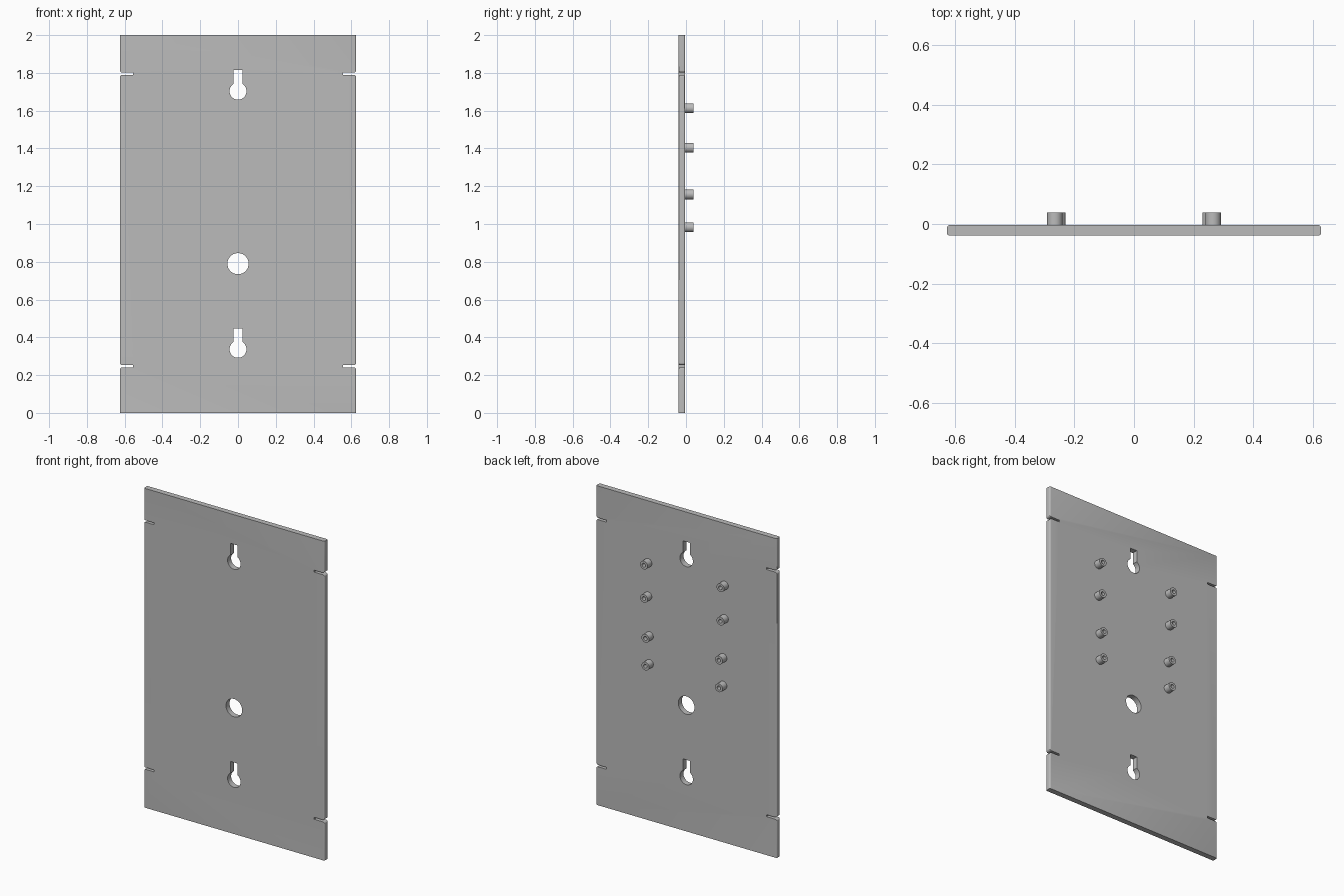
import bpy, bmesh, math
from mathutils import Vector, Matrix

if "Cube" in bpy.data.objects:
    bpy.data.objects.remove(bpy.data.objects["Cube"])

HALF_W, HEIGHT = 0.626, 2.0
FRONT, BACK, TIP = -0.039, -0.004, 0.039

grey = bpy.data.materials.new("plain_grey")
grey.use_nodes = True
grey.diffuse_color = (0.5, 0.5, 0.5, 1)
grey.node_tree.nodes["Principled BSDF"].inputs["Base Color"].default_value = (0.5, 0.5, 0.5, 1)


def finish(name, bm):
    bmesh.ops.recalc_face_normals(bm, faces=bm.faces)
    mesh = bpy.data.meshes.new(name)
    bm.to_mesh(mesh)
    bm.free()
    mesh.materials.append(grey)
    obj = bpy.data.objects.new(name, mesh)
    bpy.context.collection.objects.link(obj)
    return obj


def smooth(obj):
    bpy.ops.object.select_all(action='DESELECT')
    obj.select_set(True)
    bpy.context.view_layer.objects.active = obj
    bpy.ops.object.shade_smooth_by_angle(angle=math.radians(30))


def arc(cx, cz, r, start, end, steps):
    angles = [math.radians(start + (end - start) * i / steps) for i in range(steps + 1)]
    return [(cx + r * math.cos(a), cz + r * math.sin(a)) for a in angles]


def prism(bm, points, y0, y1):
    face = bm.faces.new([bm.verts.new((x, y0, z)) for x, z in points])
    new = bmesh.ops.extrude_face_region(bm, geom=[face])["geom"]
    verts = [g for g in new if isinstance(g, bmesh.types.BMVert)]
    bmesh.ops.translate(bm, verts=verts, vec=(0, y1 - y0, 0))


# Plate with softened vertical edges
bm = bmesh.new()
prism(bm, [(-HALF_W, 0), (HALF_W, 0), (HALF_W, HEIGHT), (-HALF_W, HEIGHT)], FRONT, BACK)
upright = [e for e in bm.edges if abs(e.verts[0].co.z - e.verts[1].co.z) > 1]
bmesh.ops.bevel(bm, geom=upright, offset=0.008, segments=4, profile=0.5, affect='EDGES')
plate = finish("mounting_plate", bm)

# Cutters: keyholes, round hole and side slots with flared mouths
bm = bmesh.new()
KEY_R, NECK = 0.045, 0.024
lean = math.degrees(math.acos(NECK / KEY_R))
for z in (0.337, 1.703):
    outline = arc(0, z, KEY_R, 180 - lean, 360 + lean, 36)
    prism(bm, outline + [(NECK, z + 0.111), (-NECK, z + 0.111)], -0.1, 0.1)
prism(bm, arc(0, 0.79, 0.056, 0, 352.5, 47), -0.1, 0.1)

GAP, ROUND = 0.006, 0.013
for side in (-1, 1):
    for z in (0.247, 1.795):
        top = arc(HALF_W - ROUND, GAP + ROUND, ROUND, -90, 0, 6)
        half = [(0.555, GAP)] + top + [(HALF_W + 0.05, GAP + ROUND)]
        loop = half + [(x, -h) for x, h in reversed(half)]
        prism(bm, [(side * x, z + h) for x, h in loop], -0.1, 0.1)
cutter = finish("hole_cutter", bm)
cutter.hide_render = True

cut = plate.modifiers.new("holes", 'BOOLEAN')
cut.operation = 'DIFFERENCE'
cut.solver = 'EXACT'
cut.object = cutter
bpy.context.view_layer.objects.active = plate
bpy.ops.object.modifier_apply(modifier=cut.name)
bpy.data.objects.remove(cutter)
smooth(plate)

# Hollow standoffs on the back, two columns
OUTER, INNER = 0.026, 0.012
profile = [(OUTER, BACK - 0.002), (OUTER, TIP), (INNER, TIP), (INNER, BACK + 0.001), (0, BACK + 0.001)]
for row, (x, z) in enumerate([(0.265, 1.613), (0.265, 1.404), (0.255, 1.157), (0.255, 0.983)], 1):
    for side, label in ((1, "left"), (-1, "right")):
        bm = bmesh.new()
        verts = [bm.verts.new((r, y, 0)) for r, y in profile]
        edges = [bm.edges.new(pair) for pair in zip(verts, verts[1:])]
        bmesh.ops.spin(bm, geom=verts + edges, cent=(0, 0, 0), axis=(0, 1, 0),
                       angle=math.tau, steps=32, use_merge=True)
        bmesh.ops.remove_doubles(bm, verts=bm.verts, dist=0.0001)
        rim = [e for e in bm.edges if e.is_boundary]
        bmesh.ops.holes_fill(bm, edges=rim, sides=0)
        stud = finish(f"{label}_standoff_{row}", bm)
        stud.location = (side * x, 0, z)
        smooth(stud)
